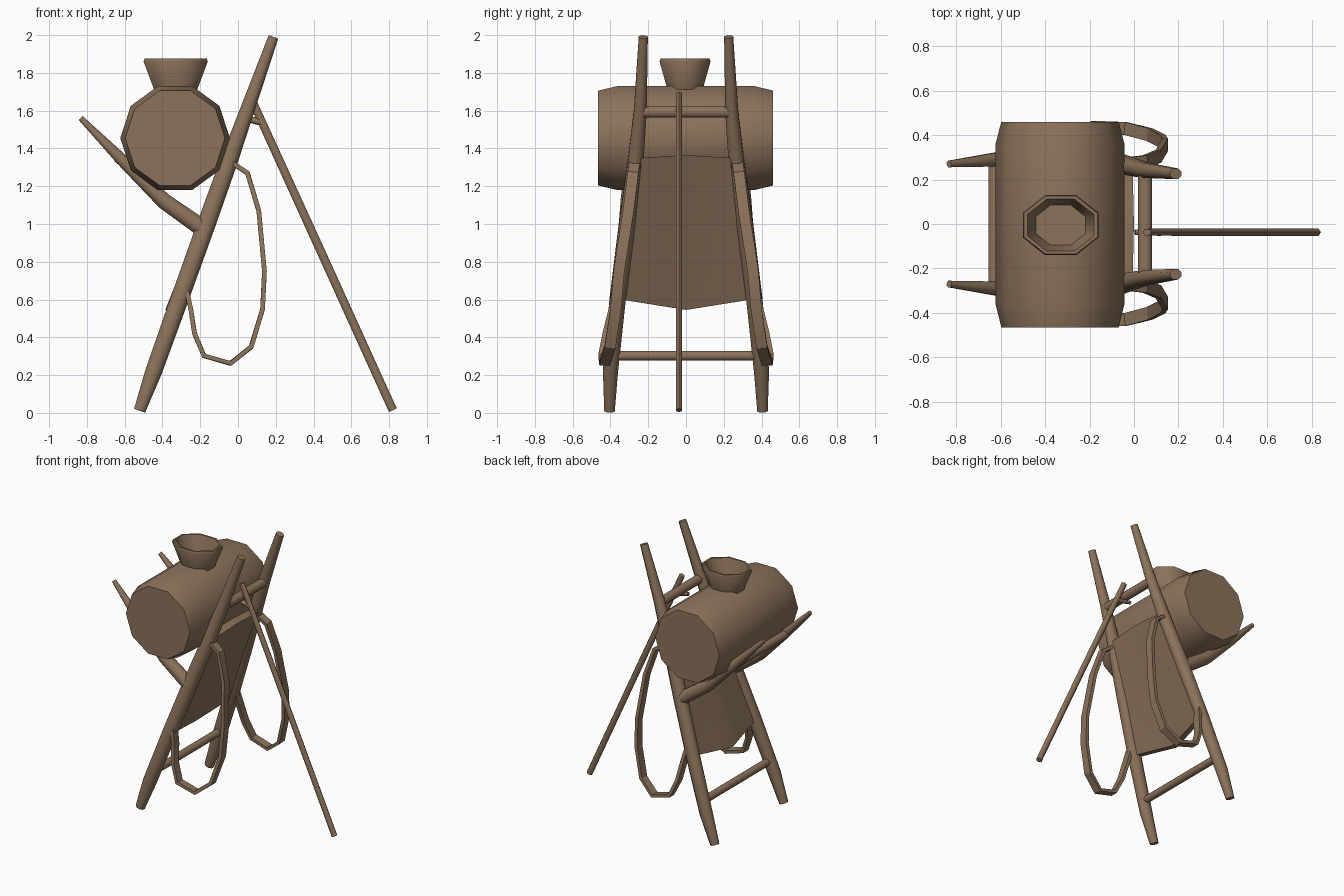
import bpy, bmesh
from math import sin, cos, pi, radians
from mathutils import Vector

cube = bpy.data.objects.get("Cube")
if cube:
    bpy.data.objects.remove(cube)

wood = bpy.data.materials.new("brown wood")
wood.use_nodes = True
brown = (0.262, 0.171, 0.105, 1)
wood.diffuse_color = brown
wood.node_tree.nodes["Principled BSDF"].inputs["Base Color"].default_value = brown


def loft(name, rings, angle=40):
    """Skin a list of equal-length point rings and cap both ends."""
    bm = bmesh.new()
    loops = [[bm.verts.new(p) for p in ring] for ring in rings]
    n = len(loops[0])
    for a, b in zip(loops, loops[1:]):
        for i in range(n):
            j = (i + 1) % n
            bm.faces.new((a[i], a[j], b[j], b[i]))
    bm.faces.new(loops[0][::-1])
    bm.faces.new(loops[-1])
    bmesh.ops.recalc_face_normals(bm, faces=bm.faces)
    mesh = bpy.data.meshes.new(name)
    bm.to_mesh(mesh)
    bm.free()
    mesh.shade_smooth()
    mesh.set_sharp_from_angle(angle=radians(angle))
    mesh.materials.append(wood)
    obj = bpy.data.objects.new(name, mesh)
    bpy.context.collection.objects.link(obj)
    return obj


def tube(name, points, radii, sides=8, flat=1.0, angle=50):
    """Sweep a tapered section along points; flat scales it across the path."""
    pts = [Vector(p) for p in points]
    rings = []
    for i, p in enumerate(pts):
        t = (pts[min(i + 1, len(pts) - 1)] - pts[max(i - 1, 0)]).normalized()
        ref = Vector((1, 0, 0)) if abs(t.y) > 0.8 else Vector((0, 1, 0))
        u = (ref - t * ref.dot(t)).normalized()
        v = t.cross(u)
        angles = [2 * pi * (k + 0.5) / sides for k in range(sides)]
        rings.append([p + radii[i] * (u * cos(a) + v * sin(a) * flat) for a in angles])
    return loft(name, rings, angle)


def rail_x(z):
    return -0.525 + 0.358 * z


# Paired frame parts
rail = [(0.012, 0.405, 0.03), (0.22, 0.4, 0.043), (0.6, 0.362, 0.046), (1.0, 0.312, 0.047),
        (1.33, 0.267, 0.045), (1.6, 0.242, 0.037), (1.99, 0.226, 0.026)]
branch = [(-0.17, 0.31, 0.965), (-0.39, 0.303, 1.12), (-0.62, 0.29, 1.345), (-0.832, 0.27, 1.56)]
strap = [(-0.04, 0.27, 1.33), (0.05, 0.28, 1.27), (0.11, 0.305, 1.07), (0.14, 0.355, 0.75),
         (0.13, 0.372, 0.55), (0.07, 0.402, 0.35), (-0.04, 0.43, 0.262), (-0.18, 0.435, 0.302),
         (-0.23, 0.412, 0.42), (-0.25, 0.38, 0.55), (-0.27, 0.365, 0.64)]
for label, s in (("back", 1), ("front", -1)):
    tube(label + "_rail", [(rail_x(z), s * y, z) for z, y, r in rail], [r for z, y, r in rail],
         flat=1.12)
    tube(label + "_branch", [(x, s * y, z) for x, y, z in branch], [0.051, 0.046, 0.034, 0.016])
    tube(label + "_strap", [(x, s * y, z) for x, y, z in strap], [0.041] * len(strap),
         sides=4, flat=0.42, angle=30)

# Cross bars
for name, x, z, half, r in (("lower_bar", -0.415, 0.303, 0.385, 0.028),
                            ("upper_bar", 0.05, 1.594, 0.245, 0.034),
                            ("cradle_bar", -0.627, 1.345, 0.285, 0.03)):
    tube(name, [(x, -half, z), (x, half, z)], [r, r])

# Back panel between the rails, sagging outward and down along its lower edge
rings = []
for k in range(7):
    f = k / 3 - 1
    sag = 1 - abs(f)
    ring = []
    for s in (1, -1):
        column = []
        for z, w, drop, push, t in ((1.35, 0.24, 0.015, 0, 0.036), (1.0, 0.3, 0, 0.015, 0.025),
                                    (0.6, 0.345, -0.055, 0.035, 0.02)):
            zz = z + drop * sag
            column.append((rail_x(zz) - push * sag + s * t, f * w, zz))
        ring += column[::s]
    rings.append(ring)
loft("back_panel", rings, 30)

# Barrel
rings = []
for y, r in ((-0.465, 0.264), (-0.36, 0.29), (0.36, 0.29), (0.46, 0.264)):
    rings.append([(-0.333 + r * cos(k * pi / 5), y, 1.455 + r * sin(k * pi / 5)) for k in range(10)])
loft("barrel", rings)

# Flared hollow mouth on top of the barrel
rings = []
for z, rx, ry in ((1.70, 0.11, 0.09), (1.86, 0.17, 0.135), (1.876, 0.165, 0.13),
                  (1.876, 0.15, 0.117), (1.86, 0.145, 0.113), (1.755, 0.112, 0.09)):
    g = 1 / cos(pi / 8)
    rings.append([(-0.33 + g * rx * cos((k + 0.5) * pi / 4),
                   -0.005 + g * ry * sin((k + 0.5) * pi / 4), z) for k in range(8)])
loft("barrel_mouth", rings, 55)

# Propping stick with its forked tip
tube("prop_stick", [(0.058, -0.037, 1.69), (0.44, -0.037, 0.852), (0.82, -0.037, 0.014)],
     [0.018, 0.019, 0.019], sides=6, flat=1.2, angle=65)
tube("stick_fork", [(0.12, -0.037, 1.54), (0.005, -0.037, 1.565)], [0.019, 0.014],
     sides=6, angle=65)
